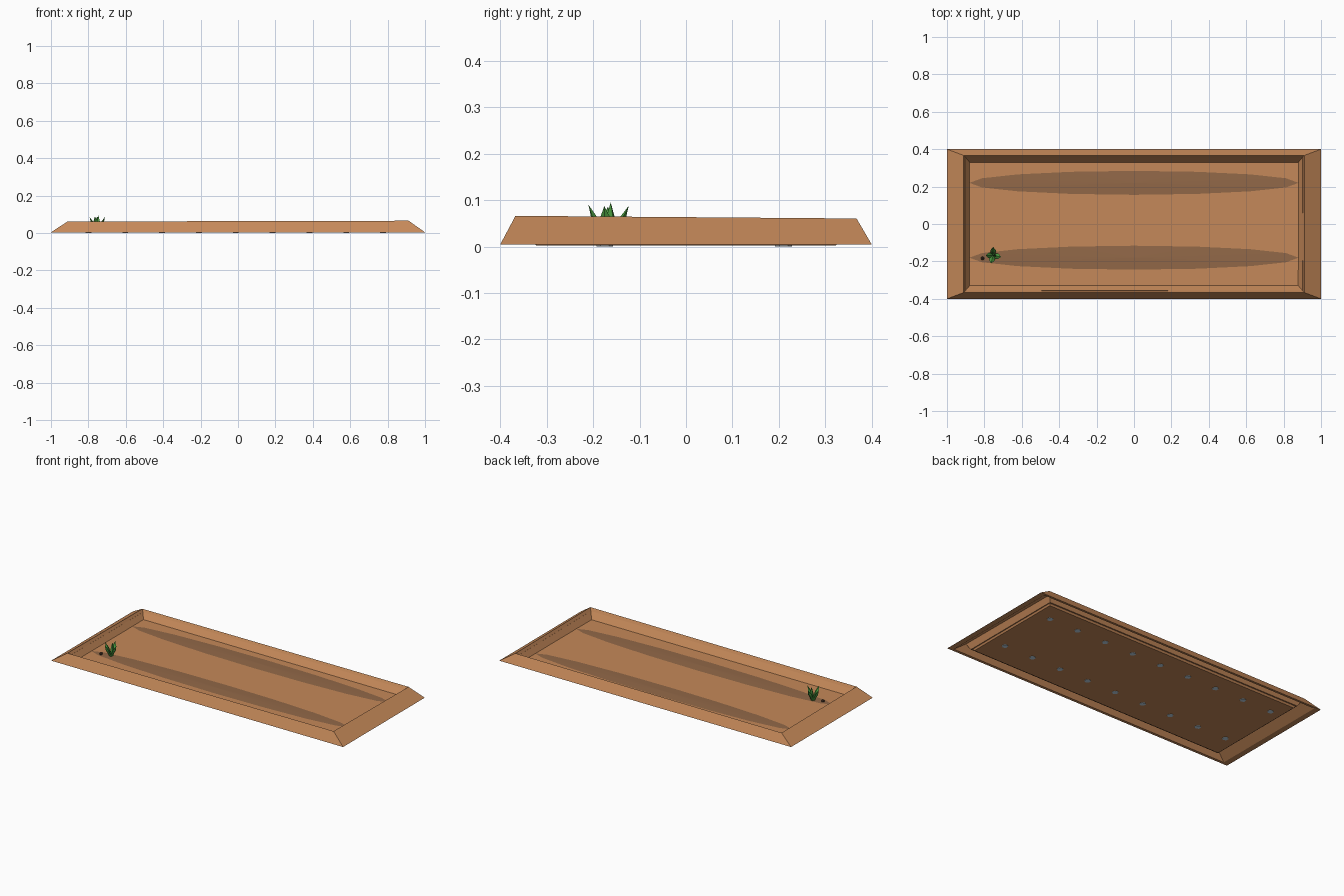
import bpy, bmesh, math
from mathutils import Vector

if "Cube" in bpy.data.objects:
    bpy.data.objects.remove(bpy.data.objects["Cube"])

def mat(name, c):
    m = bpy.data.materials.new(name)
    m.diffuse_color = (*c, 1)
    m.use_nodes = True
    m.node_tree.nodes["Principled BSDF"].inputs["Base Color"].default_value = m.diffuse_color
    return m

WOOD = mat("warm brown", (0.56, 0.25, 0.10))
SOIL = mat("dark soil", (0.29, 0.14, 0.065))
GREEN = mat("leaf green", (0.07, 0.33, 0.05))
SEED = mat("seed brown", (0.06, 0.035, 0.02))
PALE = mat("pale blue", (0.52, 0.66, 0.76))

def finish(bm, name, m):
    bmesh.ops.recalc_face_normals(bm, faces=bm.faces)
    me = bpy.data.meshes.new(name)
    bm.to_mesh(me)
    bm.free()
    me.materials.append(m)
    ob = bpy.data.objects.new(name, me)
    bpy.context.collection.objects.link(ob)
    return ob

def nested_rects(name, rings, m):
    """Stack of rectangles (half x, half y, z, tilt) skinned into a closed solid."""
    bm = bmesh.new()
    loops = []
    for hx, hy, z, t in rings:
        loops.append([bm.verts.new((sx * hx, sy * hy, z + t * (sx - 1.3 * sy)))
                      for sx, sy in ((-1, -1), (1, -1), (1, 1), (-1, 1))])
    for a, b in zip(loops, loops[1:]):
        for i in range(4):
            j = (i + 1) % 4
            bm.faces.new((a[i], a[j], b[j], b[i]))
    bm.faces.new(loops[0])
    bm.faces.new(loops[-1])
    return finish(bm, name, m)

# Base slab, groove under the border, sloped border and sunken floor
nested_rects("planter_bed", [
    (0.872, 0.322, 0.002, 0), (0.900, 0.355, 0.046, 0.0015), (0.965, 0.385, 0.005, 0),
    (1.0, 0.40, 0.004, 0), (0.912, 0.367, 0.061, 0.0022), (0.884, 0.338, 0.012, 0)], WOOD)

# Two long dark furrow patches, very shallow domes
for name, y in (("front_furrow", -0.18), ("back_furrow", 0.22)):
    bm = bmesh.new()
    n = 16
    vs = [bm.verts.new((0.88 * math.cos(2 * math.pi * i / n),
                        y + 0.064 * math.sin(2 * math.pi * i / n), 0.0125)) for i in range(n)]
    top = bm.verts.new((0, y, 0.0145))
    for i in range(n):
        bm.faces.new((vs[i], vs[(i + 1) % n], top))
    finish(bm, name, SOIL)

# Sprout: flattened pointed blades leaning outwards, widest part way up
bm = bmesh.new()
base = Vector((-0.753, -0.168, 0.012))
tips = [(-0.040, 0.0, 0.074), (0.042, -0.008, 0.075), (0.0, 0.045, 0.076),
        (-0.012, -0.042, 0.078), (0.006, 0.006, 0.083)]
for t in tips:
    d = Vector(t)
    out = Vector((d.x, d.y, 0)).normalized()
    side = Vector((-out.y, out.x, 0))
    rows = []
    for k, w in ((0.0, 0.012), (0.55, 0.015)):
        c = base + Vector((d.x * k, d.y * k, d.z * k)) + out * 0.003
        rows.append([bm.verts.new(c + v) for v in
                     (side * w, out * w * 0.6, side * -w, out * w * -0.6)])
    tip = bm.verts.new(base + d)
    for i in range(4):
        j = (i + 1) % 4
        bm.faces.new((rows[0][i], rows[0][j], rows[1][j], rows[1][i]))
        bm.faces.new((rows[1][i], rows[1][j], tip))
    bm.faces.new(rows[0])
finish(bm, "sprout", GREEN)

# Small seed beside the sprout
bm = bmesh.new()
bmesh.ops.create_icosphere(bm, subdivisions=1, radius=0.011)
bmesh.ops.translate(bm, vec=(-0.81, -0.184, 0.014), verts=bm.verts)
finish(bm, "seed", SEED)

# Two rows of tiny pale studs on the underside
bm = bmesh.new()
for y in (-0.175, 0.21):
    for i in range(9):
        r = bmesh.ops.create_cone(bm, cap_ends=True, segments=6, radius1=0.018,
                                  radius2=0.018, depth=0.003)
        bmesh.ops.translate(bm, vec=(-0.8 + 0.197 * i, y, 0.0015), verts=r["verts"])
finish(bm, "underside_studs", PALE)
